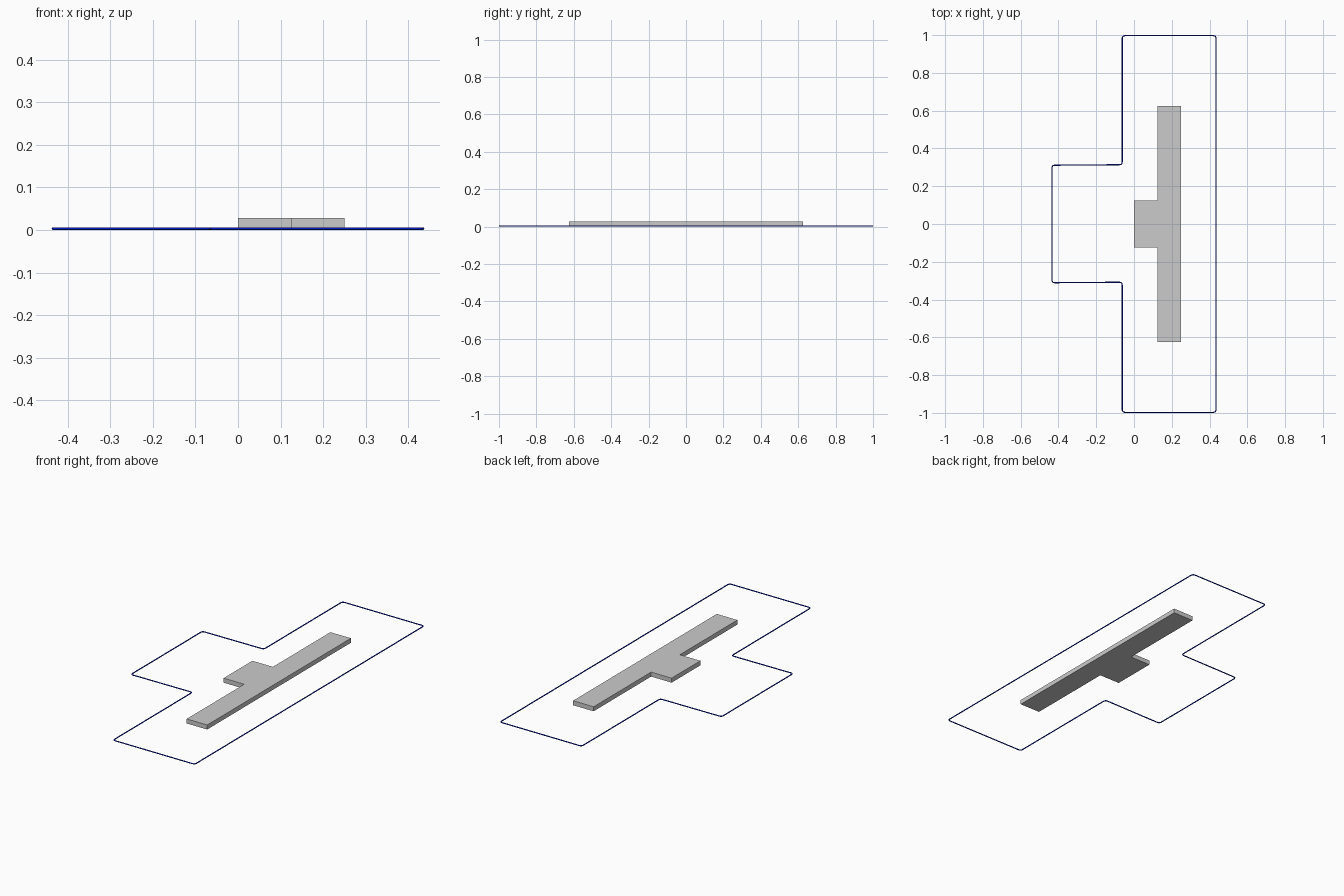
import bpy, bmesh
from mathutils import Vector

if "Cube" in bpy.data.objects:
    bpy.data.objects.remove(bpy.data.objects["Cube"])

R = 0.003          # wire radius
FILLET = 0.015     # wire corner radius


# Solid T-shaped bar, extruded upward from the wire's centre plane
def extruded(name, profile, z0, z1):
    bm = bmesh.new()
    face = bm.faces.new([bm.verts.new((x, y, z0)) for x, y in profile])
    top = bmesh.ops.extrude_face_region(bm, geom=[face])
    verts = [g for g in top["geom"] if isinstance(g, bmesh.types.BMVert)]
    bmesh.ops.translate(bm, verts=verts, vec=(0, 0, z1 - z0))
    bmesh.ops.recalc_face_normals(bm, faces=bm.faces)
    mesh = bpy.data.meshes.new(name)
    bm.to_mesh(mesh)
    bm.free()
    obj = bpy.data.objects.new(name, mesh)
    bpy.context.collection.objects.link(obj)
    return obj


extruded("tee_bar", [(0, -0.125), (0.125, -0.125), (0.125, -0.625), (0.25, -0.625),
                     (0.25, 0.625), (0.125, 0.625), (0.125, 0.125), (0, 0.125)],
         R, 0.028)

# Outline wire: closed path with rounded corners, swept with a round section
ex, ey, ix = 0.4375 - R, 1 - R, -0.0625
corners = [Vector((x, y, R)) for x, y in [
    (-ex, -0.311), (ix, -0.308), (ix, -ey), (ex, -ey),
    (ex, ey), (ix, ey), (ix, 0.314), (-ex, 0.311)]]
path = []
for i, c in enumerate(corners):
    a = c + (corners[i - 1] - c).normalized() * FILLET
    b = c + (corners[(i + 1) % len(corners)] - c).normalized() * FILLET
    for k in range(5):
        t = k / 4
        path.append(a * (1 - t) ** 2 + c * 2 * t * (1 - t) + b * t ** 2)

curve = bpy.data.curves.new("outline_wire", "CURVE")
curve.dimensions = "3D"
curve.bevel_depth = R
curve.bevel_resolution = 2
spline = curve.splines.new("POLY")
spline.points.add(len(path) - 1)
for p, co in zip(spline.points, path):
    p.co = (*co, 1)
spline.use_cyclic_u = True
wire = bpy.data.objects.new("outline_wire", curve)
bpy.context.collection.objects.link(wire)

# Blue wire
blue = bpy.data.materials.new("wire_blue")
blue.diffuse_color = (0.0, 0.01, 0.6, 1)
blue.use_nodes = True
blue.node_tree.nodes["Principled BSDF"].inputs["Base Color"].default_value = blue.diffuse_color
curve.materials.append(blue)
